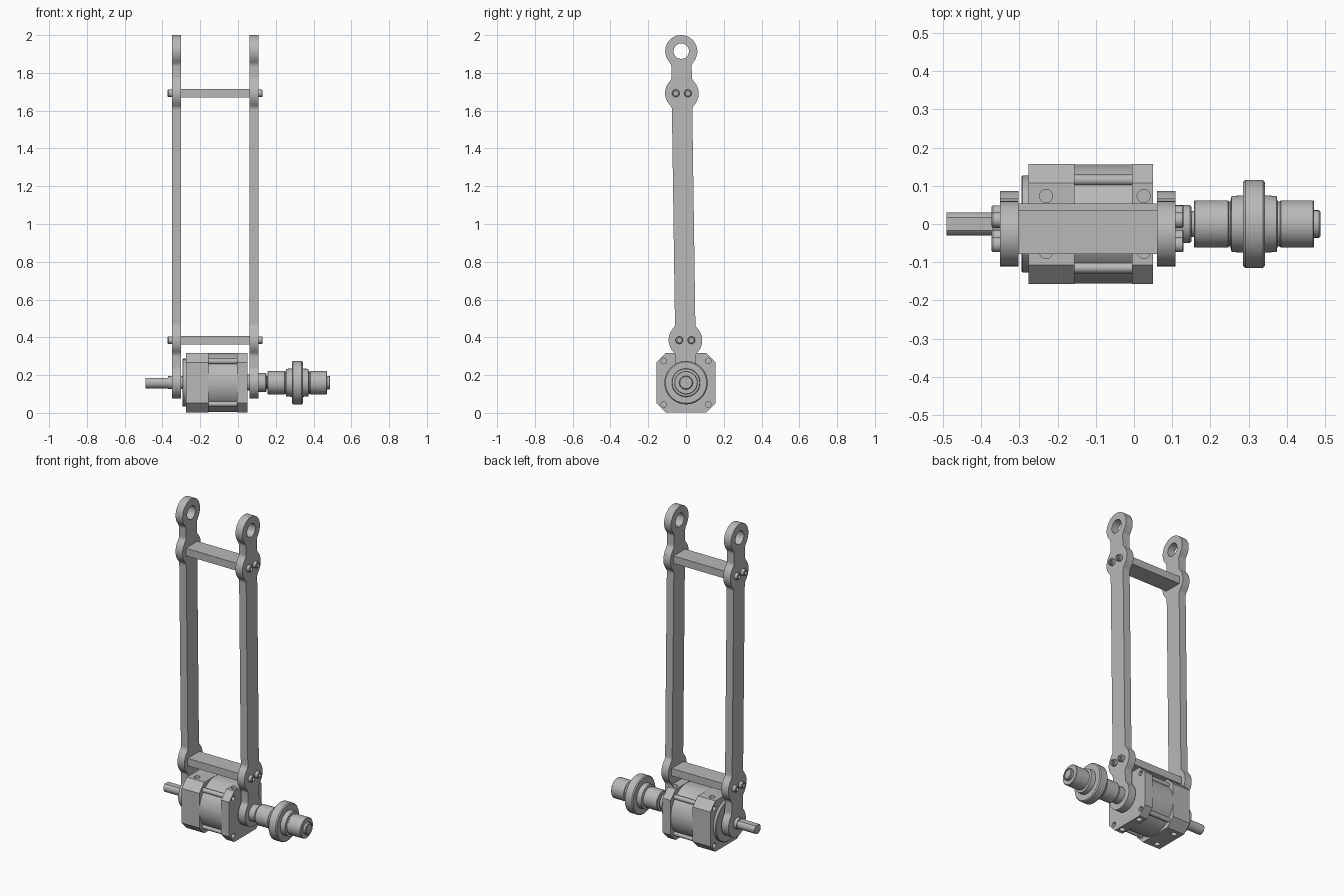
import bpy
import bmesh
from math import sin, cos, pi, sqrt
from mathutils import Matrix, Vector

cube = bpy.data.objects.get("Cube")
if cube:
    bpy.data.objects.remove(cube, do_unlink=True)

AXIS = 0.16          # height of the motor shaft
TOP = 1.915          # height of the upper pivot
LOW_BAR, HIGH_BAR = 0.385, 1.692

metal = bpy.data.materials.new("grey metal")
metal.use_nodes = True
metal.diffuse_color = (0.48, 0.48, 0.48, 1)
metal.node_tree.nodes["Principled BSDF"].inputs["Base Color"].default_value = metal.diffuse_color


def lean(z):
    """Sideways offset of the slightly leaning arms."""
    return -0.025 * (z - AXIS) / (TOP - AXIS)


def finish(name, bm, smooth=True):
    bmesh.ops.recalc_face_normals(bm, faces=bm.faces)
    mesh = bpy.data.meshes.new(name)
    bm.to_mesh(mesh)
    bm.free()
    mesh.materials.append(metal)
    obj = bpy.data.objects.new(name, mesh)
    bpy.context.collection.objects.link(obj)
    if smooth:
        shade(obj)
    return obj


def shade(obj):
    bpy.ops.object.select_all(action='DESELECT')
    obj.select_set(True)
    bpy.context.view_layer.objects.active = obj
    bpy.ops.object.shade_smooth_by_angle(angle=0.6)


def lathe(name, profile, y=0.0, z=AXIS, sides=48):
    """Turn (x, radius) pairs around an axis parallel to x."""
    bm = bmesh.new()
    rings = []
    for x, r in profile:
        rings.append([bm.verts.new((x, y + r * cos(2 * pi * i / sides), z + r * sin(2 * pi * i / sides)))
                      for i in range(sides)])
    for a, b in zip(rings, rings[1:]):
        for i in range(sides):
            j = (i + 1) % sides
            bm.faces.new((a[i], a[j], b[j], b[i]))
    bm.faces.new(rings[0])
    bm.faces.new(rings[-1])
    return finish(name, bm)


def prism(name, outline, x0, x1):
    """Extrude a (y, z) outline along x."""
    bm = bmesh.new()
    face = bm.faces.new([bm.verts.new((x0, y, z)) for y, z in outline])
    out = bmesh.ops.extrude_face_region(bm, geom=[face])
    verts = [v for v in out["geom"] if isinstance(v, bmesh.types.BMVert)]
    bmesh.ops.translate(bm, verts=verts, vec=(x1 - x0, 0, 0))
    return finish(name, bm)


def drill(obj, holes):
    """Cut round holes given as (centre, axis, radius, depth)."""
    bm = bmesh.new()
    for centre, axis, r, depth in holes:
        turn = Vector((0, 0, 1)).rotation_difference(Vector(axis)).to_matrix().to_4x4()
        bmesh.ops.create_cone(bm, cap_ends=True, segments=24, radius1=r, radius2=r, depth=depth,
                              matrix=Matrix.Translation(centre) @ turn)
    cutter = finish("cutter", bm, smooth=False)
    cutter.hide_render = True
    mod = obj.modifiers.new("holes", 'BOOLEAN')
    mod.operation = 'DIFFERENCE'
    mod.solver = 'EXACT'
    mod.object = cutter
    bpy.context.view_layer.objects.active = obj
    bpy.ops.object.modifier_apply(modifier=mod.name)
    bpy.data.objects.remove(cutter, do_unlink=True)
    shade(obj)


# Arms: straight bars with rounded bulges blended into them
def half_width(z):
    total = 0.054 ** 10 if AXIS <= z <= TOP else 0
    for c, r in ((AXIS, 0.085), (LOW_BAR, 0.089), (HIGH_BAR, 0.089), (TOP, 0.085)):
        total += sqrt(max(r * r - (z - c) ** 2, 0)) ** 10
    return total ** 0.1


def arm_outline():
    zs = [AXIS - 0.085 * cos(pi / 2 * i / 10) for i in range(1, 10)]
    zs += [AXIS + 0.34 * i / 40 for i in range(41)]
    zs += [1.57 + (TOP - 1.57) * i / 40 for i in range(41)]
    zs += [TOP + 0.085 * sin(pi / 2 * i / 10) for i in range(1, 10)]
    right = [(lean(z) + half_width(z), z) for z in zs]
    left = [(lean(z) - half_width(z), z) for z in reversed(zs)]
    bottom, top = [(0, AXIS - 0.085)], [(lean(TOP), TOP + 0.085)]
    return bottom + right + top + left


for side, x0, x1 in (("right", -0.35, -0.302), ("left", 0.06, 0.108)):
    arm = prism(side + "_arm", arm_outline(), x0, x1)
    drill(arm, [(((x0 + x1) / 2, lean(TOP), TOP), (1, 0, 0), 0.041, 0.2)])

# Cross bars and their socket-head bolts
for label, z in (("lower", LOW_BAR), ("upper", HIGH_BAR)):
    y = lean(z)
    prism(label + "_cross_bar",
          [(y - 0.057, z - 0.023), (y + 0.057, z - 0.023), (y + 0.057, z + 0.023), (y - 0.057, z + 0.023)],
          -0.305, 0.063)
    for row, dy in (("front", -0.032), ("back", 0.032)):
        for side, x, s in (("right", -0.35, -1), ("left", 0.108, 1)):
            profile = [(x - s * 0.01, 0.02), (x + s * 0.019, 0.02), (x + s * 0.022, 0.017),
                       (x + s * 0.022, 0.011), (x + s * 0.01, 0.011)]
            lathe(f"{label}_{row}_{side}_bolt", profile, y + dy, z, 24)

# Motor: two chamfered end blocks around a round middle
W, C = 0.157, 0.107
octagon = [(W, -C), (W, C), (C, W), (-C, W), (-W, C), (-W, -C), (-C, -W), (C, -W)]
octagon = [(y, z + AXIS) for y, z in octagon]
for name, x0, x1, hx in (("gearbox_block", -0.276, -0.155, -0.23), ("motor_end_block", -0.005, 0.05, 0.025)):
    block = prism(name, octagon, x0, x1)
    holes = []
    for sy in (-1, 1):
        for sz in (-1, 1):
            outer = x0 if hx < -0.1 else x1
            holes.append(((outer, sy * 0.117, AXIS + sz * 0.115), (1, 0, 0), 0.015, 0.05))
            holes.append(((hx, sy * 0.073, AXIS + sz * W), (0, 0, 1), 0.017, 0.06))
    drill(block, holes)
lathe("motor_body", [(-0.156, 0.156), (-0.004, 0.156)], sides=64)
for sy in (-1, 1):
    for sz in (-1, 1):
        lathe("tie_rod", [(-0.156, 0.014), (-0.004, 0.014)], sy * 0.115, AXIS + sz * 0.113, 16)
lathe("pilot_flange", [(-0.294, 0.124), (-0.291, 0.127), (-0.27, 0.127)], sides=64)

# Output shaft with a flat along its top
R = 0.03
shaft = [(R * cos(2 * pi * i / 40), AXIS + min(R * sin(2 * pi * i / 40), 0.024)) for i in range(40)]
prism("output_shaft", shaft, -0.49, -0.28)
lathe("right_hub", [(-0.37, 0.034), (-0.285, 0.034)])

# Stepped coupling with a wide collar
lathe("left_hub", [(0.045, 0.042), (0.106, 0.042), (0.106, 0.05), (0.146, 0.05), (0.15, 0.046)])
lathe("coupling", [(0.14, 0.034), (0.157, 0.034), (0.157, 0.059), (0.16, 0.062), (0.246, 0.062),
                   (0.248, 0.059), (0.252, 0.059), (0.255, 0.073), (0.285, 0.075),
                   (0.285, 0.109), (0.291, 0.115), (0.337, 0.115), (0.343, 0.109),
                   (0.343, 0.075), (0.373, 0.073), (0.375, 0.059), (0.382, 0.059), (0.384, 0.062),
                   (0.468, 0.062), (0.471, 0.059), (0.471, 0.036), (0.484, 0.036), (0.488, 0.032),
                   (0.488, 0.027), (0.483, 0.027)])
